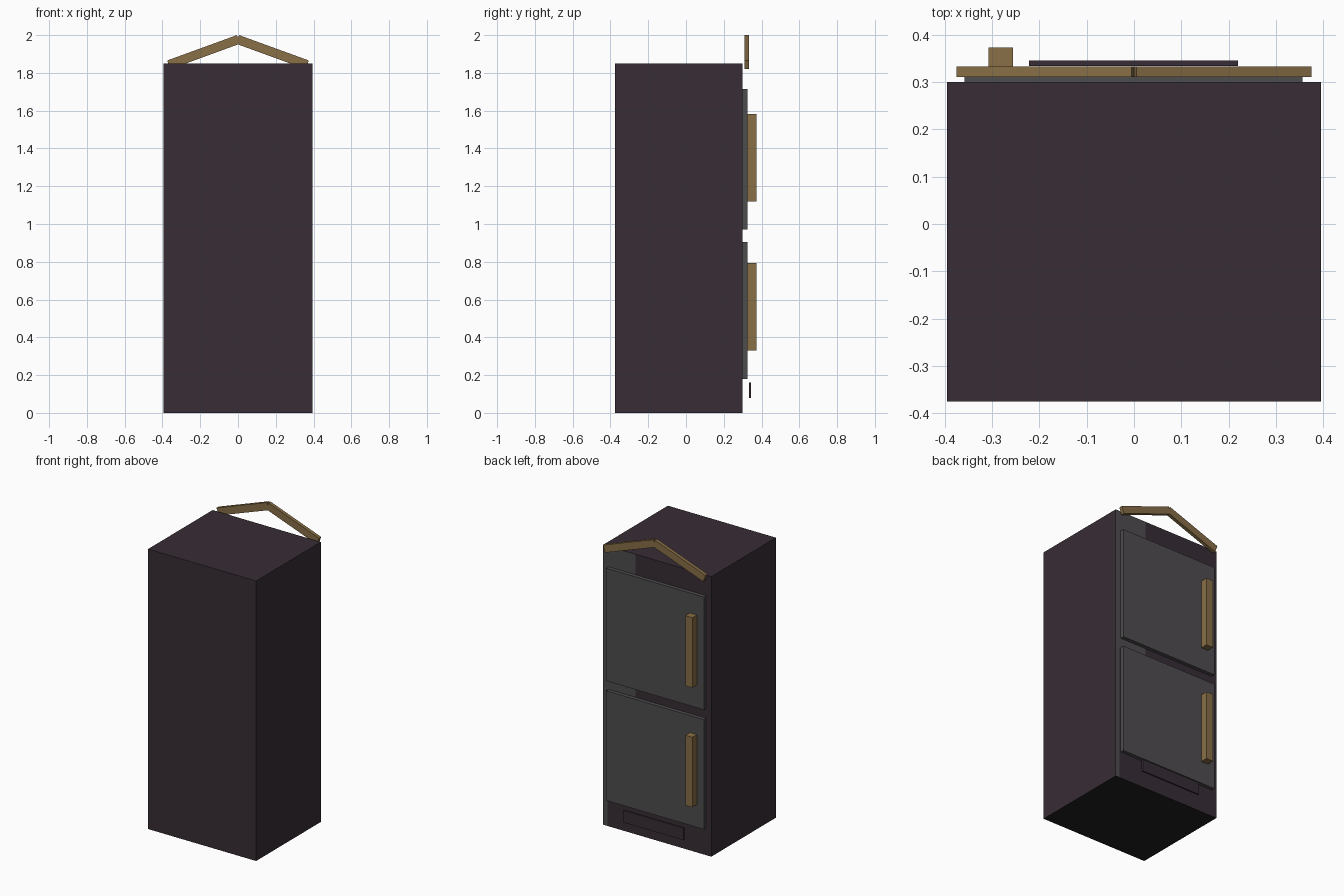
import bpy, bmesh, math
from mathutils import Vector

old = bpy.data.objects.get("Cube")
if old:
    bpy.data.objects.remove(old, do_unlink=True)


def material(name, rgb):
    m = bpy.data.materials.new(name)
    m.use_nodes = True
    m.diffuse_color = (*rgb, 1)
    m.node_tree.nodes["Principled BSDF"].inputs["Base Color"].default_value = (*rgb, 1)
    return m


plum = material("dark plum", (0.038, 0.026, 0.035))
grey = material("charcoal grey", (0.078, 0.074, 0.078))
brass = material("old brass", (0.246, 0.156, 0.061))
black = material("underside black", (0.016, 0.015, 0.016))


def box(name, low, high, mat, tilt=0):
    """Box between two corners, optionally tilted about y."""
    low, high = Vector(low), Vector(high)
    bpy.ops.mesh.primitive_cube_add(size=1, location=(low + high) / 2)
    ob = bpy.context.object
    ob.name = name
    size = high - low
    for v in ob.data.vertices:
        v.co = v.co * size
    ob.rotation_euler.y = tilt
    ob.data.materials.append(mat)
    return ob


# Cabinet, its door side cut so a grey panel can be coloured beside the doors
cabinet = box("cabinet", (-0.395, -0.375, 0), (0.395, 0.30, 1.85), plum)
cabinet.data.materials.append(grey)
cabinet.data.materials.append(black)
bm = bmesh.new()
bm.from_mesh(cabinet.data)
mid = cabinet.location
for point, normal in (((0.16, 0, 0), (1, 0, 0)), ((0.365, 0, 0), (1, 0, 0)),
                      ((0, 0, 0.9), (0, 0, 1))):
    bmesh.ops.bisect_plane(bm, geom=bm.verts[:] + bm.edges[:] + bm.faces[:],
                           plane_co=Vector(point) - mid, plane_no=normal)
bm.normal_update()
for f in bm.faces:
    c = f.calc_center_median() + mid
    if f.normal.z < -0.9:
        f.material_index = 2
    elif f.normal.y > 0.9 and c.x > (0.16 if c.z > 0.9 else 0.365):
        f.material_index = 1
bm.to_mesh(cabinet.data)
bm.free()

# Two doors, each with an upright handle
for level, bottom, top, grip in (("lower", 0.18, 0.905, 0.33), ("upper", 0.97, 1.715, 1.12)):
    box(level + "_door", (-0.358, 0.30, bottom), (0.356, 0.325, top), grey)
    box(level + "_handle", (-0.307, 0.325, grip), (-0.256, 0.373, grip + 0.463), brass)

# Thin plate below the doors
box("vent_plate", (-0.222, 0.334, 0.08), (0.22, 0.345, 0.16), plum)

# Gable trim from two sloping bars
for side, s in (("left", 1), ("right", -1)):
    x, z, length, depth = 0.182 * s, 1.91, 0.393, 0.0485
    box(side + "_gable_bar", (x - length / 2, 0.31, z - depth / 2),
        (x + length / 2, 0.333, z + depth / 2), brass, s * math.radians(20))
